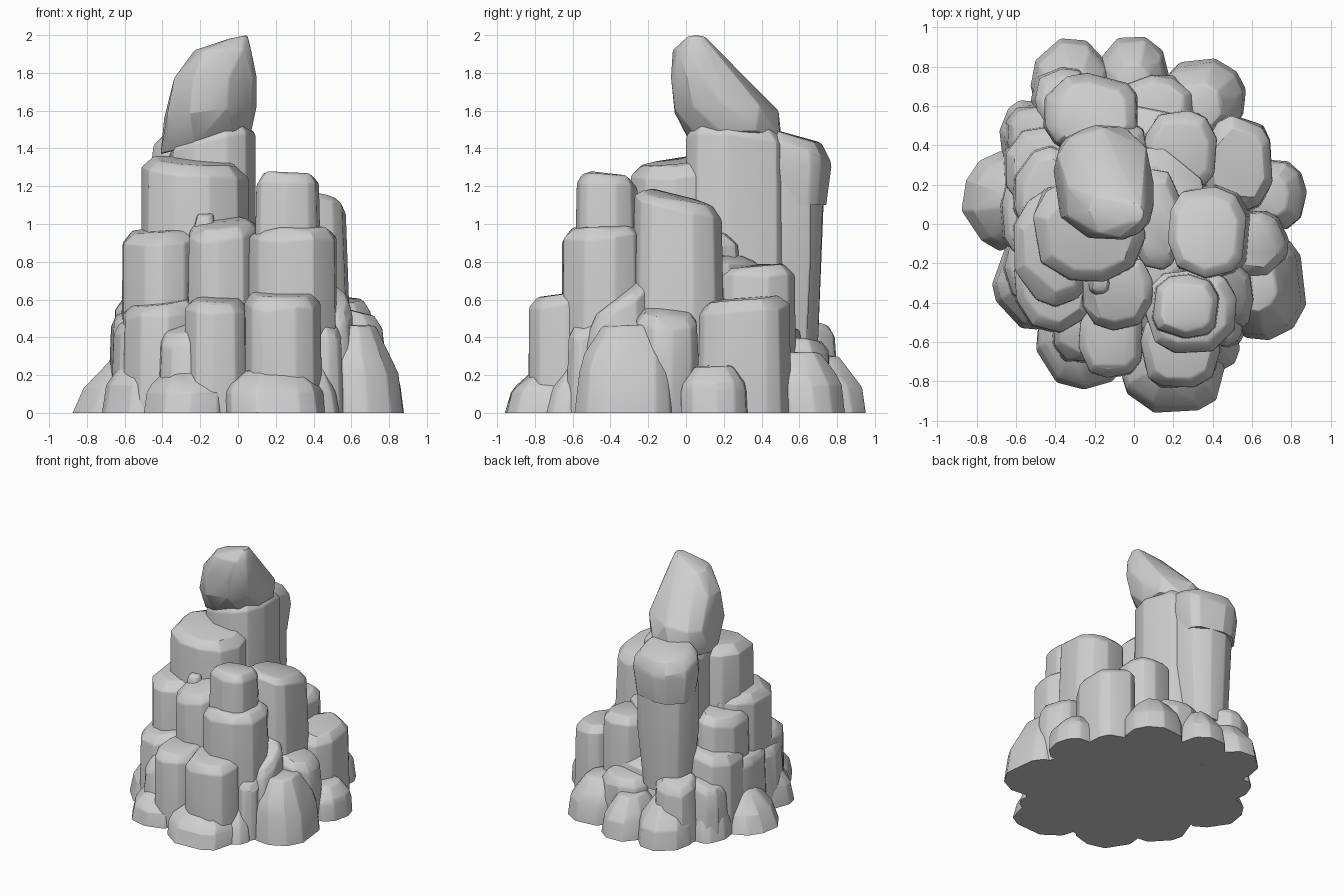
import bpy
import bmesh
import math
import random

if "Cube" in bpy.data.objects:
    bpy.data.objects.remove(bpy.data.objects["Cube"], do_unlink=True)

rng = random.Random(11)

stone = bpy.data.materials.new("grey stone")
stone.use_nodes = True
grey = (0.62, 0.62, 0.62, 1)
stone.diffuse_color = grey
bsdf = next(n for n in stone.node_tree.nodes if n.type == "BSDF_PRINCIPLED")
bsdf.inputs["Base Color"].default_value = grey
bsdf.inputs["Roughness"].default_value = 0.9


def outline(sides=10, power=2.5):
    """Irregular rounded outline that fills the square -1..1."""
    turn = rng.uniform(0, 1)
    pts = []
    for i in range(sides):
        a = math.tau * (i + turn + rng.uniform(-0.25, 0.25)) / sides
        c, s = math.cos(a), math.sin(a)
        pts.append([math.copysign(abs(c) ** (2 / power), c),
                    math.copysign(abs(s) ** (2 / power), s)])
    for axis in (0, 1):
        lo = min(p[axis] for p in pts)
        hi = max(p[axis] for p in pts)
        for p in pts:
            p[axis] = 2 * (p[axis] - lo) / (hi - lo) - 1
    return pts


def hull_rock(name, points, soften=0.011):
    """Convex stone with planed faces and softened edges."""
    bm = bmesh.new()
    for p in points:
        bm.verts.new(p)
    bmesh.ops.convex_hull(bm, input=bm.verts[:])
    bmesh.ops.delete(bm, geom=[v for v in bm.verts if not v.link_faces], context="VERTS")
    bmesh.ops.dissolve_limit(bm, angle_limit=math.radians(6),
                             verts=bm.verts[:], edges=bm.edges[:])
    floor = min(v.co.z for v in bm.verts) + 0.001
    worn = [e for e in bm.edges
            if len(e.link_faces) == 2 and e.calc_face_angle(0) > math.radians(24)
            and max(v.co.z for v in e.verts) > floor]
    bmesh.ops.bevel(bm, geom=worn, offset=soften, segments=2, profile=0.5,
                    affect="EDGES", clamp_overlap=True)
    bmesh.ops.recalc_face_normals(bm, faces=bm.faces[:])
    mesh = bpy.data.meshes.new(name)
    bm.to_mesh(mesh)
    bm.free()
    mesh.materials.append(stone)
    obj = bpy.data.objects.new(name, mesh)
    bpy.context.collection.objects.link(obj)
    bpy.ops.object.select_all(action="DESELECT")
    obj.select_set(True)
    bpy.context.view_layer.objects.active = obj
    bpy.ops.object.shade_smooth_by_angle(angle=math.radians(20))


def rock(name, x, y, z, taper=0.93, slope=(0, 0), lean=0.0, cap=0.78,
         foot=1.0, edge=0.05, power=2.5):
    """Stone filling a box; the top may shrink, tilt and lean to the middle."""
    cx, cy = sum(x) / 2, sum(y) / 2
    rx, ry = (x[1] - x[0]) / 2, (y[1] - y[0]) / 2
    height = z[1] - z[0]
    shape = outline(power=power)
    points = []
    levels = ((0, foot, 0), (0.45, 0.52 + taper / 2, 0), (0.95, taper, edge), (1, taper * cap, 0))
    for t, size, below in levels:
        for u, v in shape:
            k = size * rng.uniform(0.96, 1.0)
            pz = z[0] + t * height
            if t > 0.5:
                tilt = slope[0] * u * size + slope[1] * v * size
                pz = z[1] + tilt - abs(slope[0]) - abs(slope[1]) - below - rng.uniform(0, 0.025)
            points.append((cx * (1 - lean * t) + rx * u * k,
                           cy * (1 - lean * t) + ry * v * k, pz))
    hull_rock(name, points)


def boulder(name, x, y, z, taper=0.85, lean=0.06, power=2.2):
    rock(name, x, y, z, taper=taper, lean=lean, cap=0.6,
         edge=(z[1] - z[0]) * 0.33, power=power)


# Leaning summit stone, lofted from a few boxes with a tilted underside
summit = []
for z, tilt, x0, x1, y0, y1 in ((1.43, .06, -.41, .07, .03, .51),
                                (1.60, .03, -.39, .10, -.06, .49),
                                (1.77, 0, -.34, .10, -.08, .31),
                                (1.92, 0, -.23, .07, -.07, .17),
                                (1.99, .01, -.05, .05, .01, .10)):
    for u, v in outline(9):
        summit.append(((x0 + x1) / 2 + u * (x1 - x0) / 2,
                       (y0 + y1) / 2 + v * (y1 - y0) / 2, z + tilt * u))
hull_rock("summit_stone", summit)

# Tall pillars
rock("main_pillar", (-.39, .10), (-.01, .54), (.2, 1.60), taper=.98, slope=(.06, -.03),
     edge=.09, power=2.8)
rock("back_pillar", (-.44, .01), (.35, .74), (.36, 1.4), taper=1, foot=.8)
rock("back_pillar_cap", (-.46, .02), (.36, .77), (1.1, 1.55), taper=.98, slope=(.01, -.06),
     foot=.9, edge=.07)
rock("front_pillar", (-.52, .07), (-.30, .24), (.4, 1.39), taper=.98, slope=(-.03, .02))
rock("right_pillar", (.17, .60), (-.30, .21), (.3, 1.23), taper=.94, slope=(-.02, -.06), lean=.04)
rock("front_right_pillar", (.08, .45), (-.60, -.24), (.6, 1.29), taper=.92, slope=(0, -.02))
rock("inner_pillar", (-.02, .25), (-.26, .30), (.3, .96))

# Middle tier
rock("front_right_block", (.05, .53), (-.66, -.22), (.3, 1.0), taper=.98, slope=(0, .01))
rock("front_middle_block", (-.27, .10), (-.55, -.13), (.3, 1.09), taper=.97, slope=(.02, .05))
rock("front_left_block", (-.62, -.16), (-.43, .20), (.3, 1.02), taper=.97, slope=(.02, .02),
     power=1.9)
rock("wedge_stone", (-.25, -.10), (-.38, -.22), (.8, 1.06), taper=.75)
rock("left_block", (-.63, -.20), (-.12, .42), (.2, .94), taper=.92, slope=(.04, 0), power=2.1)
rock("left_back_block", (-.67, -.26), (.04, .52), (.0, .68), taper=.92, slope=(.04, 0), power=2.1)
rock("back_right_block", (.04, .43), (.14, .59), (.1, .80), taper=.96, slope=(0, .01))
rock("right_back_block", (.34, .71), (.04, .56), (0, .64), taper=.97, slope=(-.01, .02), power=2.2)
rock("right_wedge", (.34, .63), (-.54, -.18), (0, .77), taper=.84, slope=(-.03, .12))

# Lower tier
rock("lower_front_right", (.02, .45), (-.84, -.42), (.0, .67), taper=.97, slope=(0, .03))
rock("lower_front_middle", (-.29, .05), (-.79, -.38), (.0, .63), taper=.97, slope=(0, .02))
rock("lower_front_slab", (-.43, -.14), (-.72, -.36), (.0, .54), taper=.88, slope=(.03, .05))
rock("lower_front_left", (-.62, -.18), (-.57, -.02), (.0, .65), taper=.96, slope=(.02, .03),
     power=1.9)
rock("lower_left", (-.68, -.36), (-.44, -.02), (0, .55), taper=.9, slope=(.04, 0), power=1.9)
rock("lower_left_middle", (-.69, -.40), (-.18, .28), (0, .58), taper=.9, slope=(.03, 0))
rock("lower_right", (.44, .80), (-.28, .07), (0, .60), taper=.93, slope=(-.05, 0), foot=.8, lean=.03)
rock("lower_right_front", (.34, .56), (-.64, -.36), (0, .58), taper=.88, slope=(-.04, .04))
rock("lower_back", (-.10, .32), (.40, .77), (0, .42), taper=.92, slope=(0, -.02))
rock("lower_back_left", (-.53, -.19), (.44, .82), (0, .54), taper=.86, slope=(.02, -.03))
rock("lower_left_back", (-.67, -.36), (.26, .62), (0, .48), taper=.86, slope=(.04, 0))

# Ring of boulders on the ground
boulder("front_boulder", (-.08, .48), (-.96, -.50), (0, .24), taper=.92)
boulder("front_left_boulder", (-.50, -.02), (-.85, -.34), (0, .24), taper=.9)
boulder("front_corner_boulder", (-.73, -.30), (-.54, -.04), (0, .32), power=1.8)
boulder("front_right_pebble", (.32, .54), (-.75, -.48), (0, .24))
boulder("right_front_boulder", (.42, .88), (-.60, -.04), (0, .47), taper=.84, lean=.05)
boulder("right_boulder", (.52, .88), (-.03, .33), (0, .26), taper=.94, lean=.02, power=2.5)
boulder("right_back_boulder", (.13, .57), (.42, .85), (0, .33), taper=.92, power=2)
boulder("back_boulder", (-.18, .18), (.50, .96), (0, .30), taper=.9)
boulder("back_left_boulder", (-.53, -.12), (.46, .95), (0, .32), taper=.9)
boulder("left_back_boulder", (-.69, -.36), (.26, .63), (0, .32))
boulder("left_boulder", (-.88, -.44), (-.14, .38), (0, .29), taper=.74, lean=.12, power=1.8)

# Hidden cores closing the gaps between stones
rock("lower_core", (-.58, .60), (-.60, .66), (0, .5), taper=.92, power=2.1)
rock("upper_core", (-.48, .44), (-.48, .44), (.3, .85), taper=.92, power=2.1)
